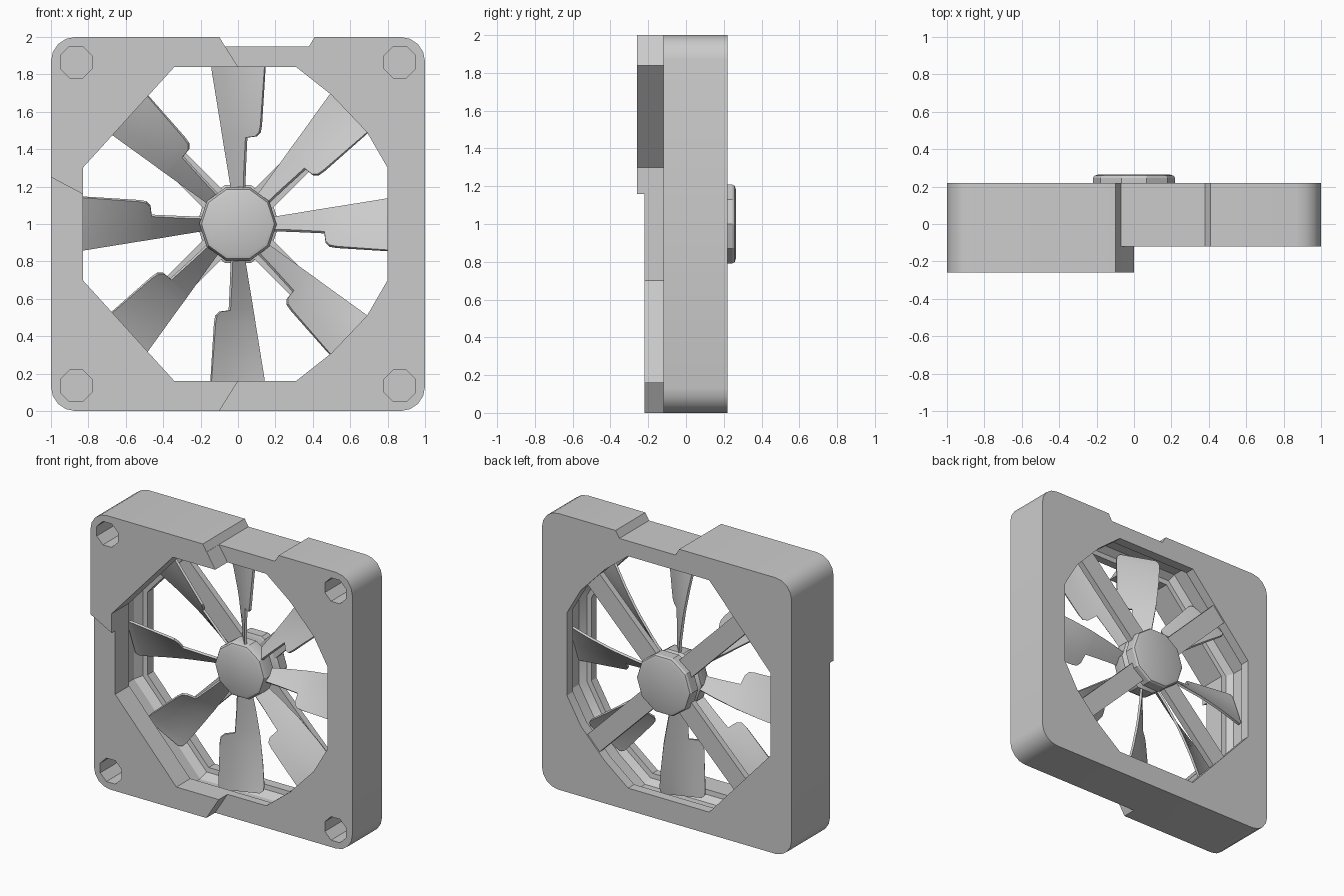
import bpy, bmesh, math

if "Cube" in bpy.data.objects:
    bpy.data.objects.remove(bpy.data.objects["Cube"])

C = 1.0  # height of the fan axis


def finish(name, bm, smooth=30):
    bmesh.ops.recalc_face_normals(bm, faces=bm.faces)
    me = bpy.data.meshes.new(name)
    bm.to_mesh(me)
    bm.free()
    ob = bpy.data.objects.new(name, me)
    bpy.context.collection.objects.link(ob)
    shade(ob, smooth)
    return ob


def shade(ob, angle=30):
    bpy.ops.object.select_all(action='DESELECT')
    ob.select_set(True)
    bpy.context.view_layer.objects.active = ob
    bpy.ops.object.shade_smooth_by_angle(angle=math.radians(angle))


def loft(name, rings):
    """rings: list of (y, [(x, z), ...]) joined in order, ends capped."""
    bm = bmesh.new()
    loops = [[bm.verts.new((x, y, z)) for x, z in pts] for y, pts in rings]
    n = len(loops[0])
    for a, b in zip(loops, loops[1:]):
        for i in range(n):
            j = (i + 1) % n
            bm.faces.new((a[i], a[j], b[j], b[i]))
    bm.faces.new(loops[0])
    bm.faces.new(loops[-1])
    return finish(name, bm)


def prism(name, pts, y0, y1):
    return loft(name, [(y0, pts), (y1, pts)])


def ngon(n, r, cx=0, cz=C, phase=0):
    return [(cx + r * math.cos(phase + math.tau * i / n),
             cz + r * math.sin(phase + math.tau * i / n)) for i in range(n)]


def cut(ob, cutter):
    cutter.hide_render = True
    m = ob.modifiers.new("cut", 'BOOLEAN')
    m.operation, m.solver, m.object = 'DIFFERENCE', 'EXACT', cutter
    bpy.context.view_layer.objects.active = ob
    bpy.ops.object.modifier_apply(modifier=m.name)
    bpy.data.objects.remove(cutter)


# Frame: rounded square block
R = 0.13
square = []
for k, (sx, sz) in enumerate([(1, 1), (-1, 1), (-1, -1), (1, -1)]):
    for i in range(5):
        a = math.pi / 2 * (k + i / 4)
        square.append((sx * (1 - R) + R * math.cos(a),
                       C + sz * (1 - R) + R * math.sin(a)))
frame = prism("frame", square, -0.26, 0.22)

# Stepped front: right half lowest, lower left in the middle, upper left highest
cut(frame, prism("right_step", [(-0.1, 2.5), (-0.1, 2), (0, 1.84), (0, 0.16), (-0.1, 0),
                                (-0.1, -0.5), (2, -0.5), (2, 2.5)], -0.6, -0.12))
cut(frame, prism("left_step", [(-1.5, 1.515), (-0.83, 1.16), (0.2, 1.0), (0.2, -0.5),
                               (-1.5, -0.5)], -0.6, -0.22))
# Notch in the top edge
cut(frame, prism("top_notch", [(-0.1, 2.2), (-0.1, 2), (-0.07, 1.95), (0.38, 1.95),
                               (0.41, 2), (0.41, 2.2)], -0.6, 0.6))
# Fan opening with a wider channel around the blade tips
opening = [(-0.34, 1.84), (0.31, 1.84), (0.50, 1.69), (0.69, 1.49), (0.80, 1.30),
           (0.80, 0.70), (0.69, 0.51), (0.50, 0.31), (0.31, 0.16), (-0.34, 0.16),
           (-0.83, 0.70), (-0.83, 1.30)]
channel = [(-0.5, 1), (-0.06, 1), (-0.055, 1.04), (-0.01, 1.08), (0.09, 1.08),
           (0.145, 1.04), (0.15, 1), (0.5, 1)]
cut(frame, loft("opening", [(y, [(x * s, C + (z - C) * s) for x, z in opening])
                            for y, s in channel]))
# Blind screw holes
for sx in (-1, 1):
    for sz in (-1, 1):
        front = -0.12 if sx > 0 else (-0.26 if sz > 0 else -0.22)
        hole = ngon(8, 0.092, sx * 0.865, C + sz * 0.865, math.pi / 8)
        cut(frame, prism("hole", hole, front - 0.2, front + 0.2))
shade(frame)


# Hub: rotor cap at the front, shaft, motor cap at the back
def turned(name, profile):
    return loft(name, [(y, ngon(10, r)) for y, r in profile])


turned("rotor_hub", [(0.01, 0.175), (0.018, 0.195), (0.04, 0.207), (0.12, 0.207), (0.14, 0.18)])
turned("shaft", [(0.1, 0.13), (0.2, 0.13)])
turned("motor_hub", [(0.165, 0.2), (0.175, 0.22), (0.245, 0.22), (0.258, 0.212), (0.265, 0.19)])

# Back struts on the diagonals
for k in range(4):
    a = math.pi / 4 + k * math.pi / 2
    c, s = math.cos(a), math.sin(a)
    pts = [(r * c - t * s, C + r * s + t * c)
           for r, t in [(0.1, -0.07), (0.9, -0.07), (0.9, 0.07), (0.1, 0.07)]]
    prism(f"strut_{k}", pts, 0.165, 0.21)

# Blades: (radius, left edge, right edge) stations, twisted toward the root
stations = [(0.17, -0.03, 0.033), (0.30, -0.051, 0.037), (0.462, -0.078, 0.045),
            (0.468, -0.079, 0.095), (0.49, -0.083, 0.117), (0.53, -0.089, 0.124),
            (0.68, -0.114, 0.134), (0.83, -0.139, 0.144), (0.86, -0.138, 0.143),
            (0.878, -0.118, 0.123)]
for k in range(8):
    a = k * math.pi / 4
    c, s = math.cos(a), math.sin(a)
    bm = bmesh.new()
    rows = []
    for r, left, right in stations:
        row = []
        for i in range(5):
            t = left + (right - left) * i / 4
            slope = 0.36 + 1.2 * (0.88 - r)
            y = 0.08 - 0.04 * (r / 0.88) ** 2 - slope * t
            row.append(bm.verts.new((t * c - r * s, y, C + t * s + r * c)))
        rows.append(row)
    for p, q in zip(rows, rows[1:]):
        for i in range(4):
            bm.faces.new((p[i], p[i + 1], q[i + 1], q[i]))
    blade = finish(f"blade_{k}", bm, 40)
    m = blade.modifiers.new("thickness", 'SOLIDIFY')
    m.thickness, m.offset = 0.016, 0
    bpy.ops.object.modifier_apply(modifier=m.name)
    shade(blade, 40)
